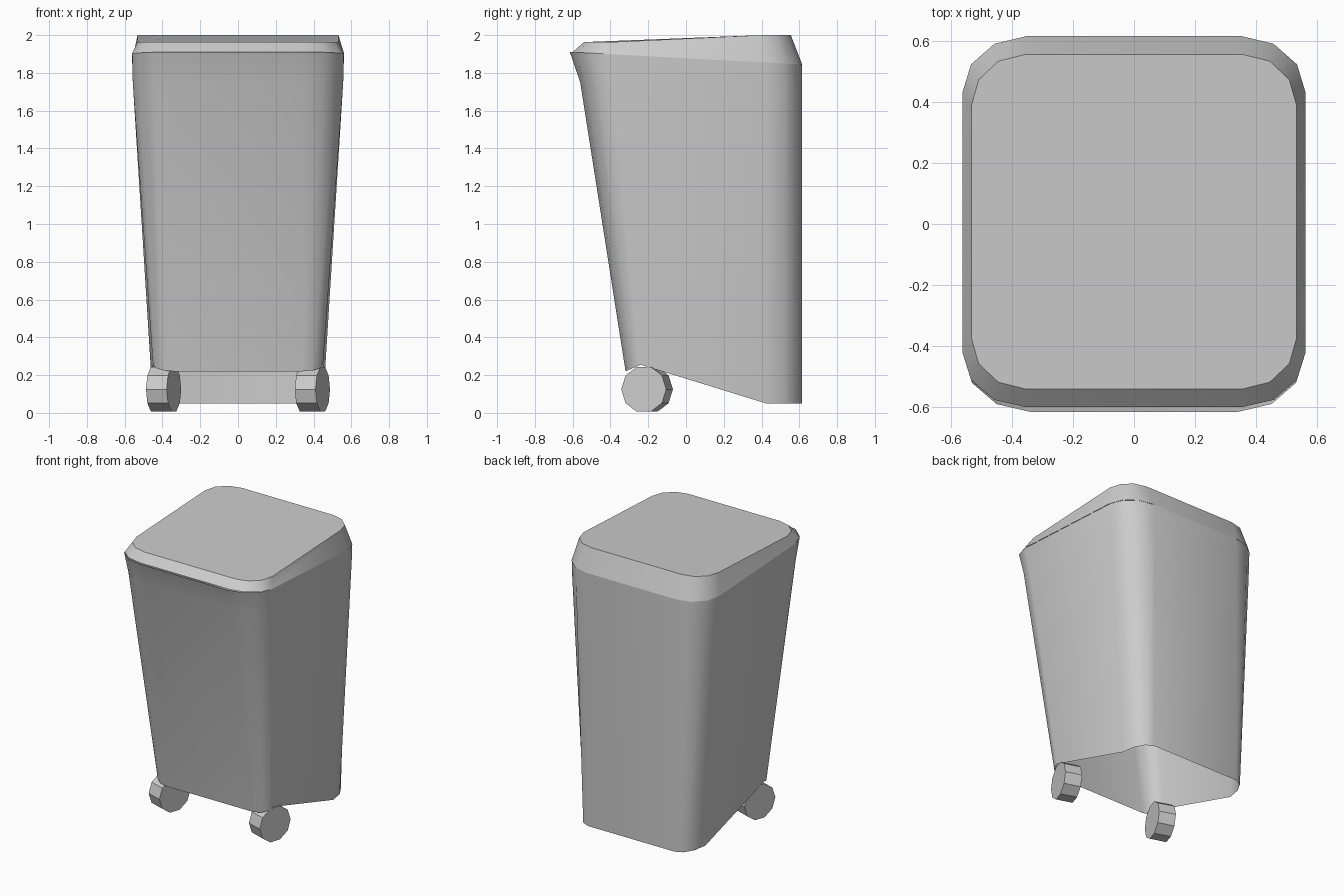
import bpy, bmesh
from math import sin, cos, pi, radians

if "Cube" in bpy.data.objects:
    bpy.data.objects.remove(bpy.data.objects["Cube"])


def height(profile, y):
    """Piecewise linear z along y, clamped at the ends."""
    if y <= profile[0][0]:
        return profile[0][1]
    for (y0, z0), (y1, z1) in zip(profile, profile[1:]):
        if y <= y1:
            return z0 + (z1 - z0) * (y - y0) / (y1 - y0)
    return profile[-1][1]


def ring(hx, y_front, y_back, rx, ry_front, ry_back, profile, seg=3):
    """Rounded rectangle, counter-clockwise, with elliptical corners."""
    pts = []
    for q in range(4):
        sx = 1 if q in (0, 3) else -1
        cx = sx * (hx - rx)
        back = q < 2
        ry = ry_back if back else ry_front
        cy = y_back - ry if back else y_front + ry
        for i in range(seg + 1):
            a = pi / 2 * (q + i / seg)
            x, y = cx + rx * cos(a), cy + ry * sin(a)
            pts.append((x, y, height(profile, y)))
    return pts


def smooth(obj, angle):
    bpy.ops.object.select_all(action='DESELECT')
    bpy.context.view_layer.objects.active = obj
    obj.select_set(True)
    bpy.ops.object.shade_smooth_by_angle(angle=radians(angle))


def loft(name, rings, cap_top=False):
    bm = bmesh.new()
    loops = [[bm.verts.new(p) for p in r] for r in rings]
    for a, b in zip(loops, loops[1:]):
        n = len(a)
        for i in range(n):
            j = (i + 1) % n
            bm.faces.new((a[i], a[j], b[j], b[i]))
    if cap_top:
        bm.faces.new(loops[-1])
    mesh = bpy.data.meshes.new(name)
    bm.to_mesh(mesh)
    bm.free()
    obj = bpy.data.objects.new(name, mesh)
    bpy.context.collection.objects.link(obj)
    smooth(obj, 35)
    return obj


# Tapered bin body, open underneath, with a flared front rim
bottom_edge = [(-0.32, 0.22), (-0.24, 0.255), (0.42, 0.05)]
rim_edge = [(-0.60, 1.91), (0.60, 1.845)]
loft("bin_body", [
    ring(0.45, -0.32, 0.615, 0.11, 0.08, 0.19, bottom_edge),
    ring(0.557, -0.56, 0.615, 0.21, 0.17, 0.185, [(0, 1.75)]),
    ring(0.56, -0.615, 0.615, 0.22, 0.19, 0.185, rim_edge),
])

# Sloping lid with bevelled sides
loft("lid", [
    ring(0.562, -0.60, 0.615, 0.21, 0.18, 0.185, rim_edge),
    ring(0.532, -0.54, 0.555, 0.175, 0.165, 0.165, [(-0.40, 1.963), (0.40, 2.0)]),
], cap_top=True)

# Ten-sided front wheels
for side, name in ((-1, "wheel_left"), (1, "wheel_right")):
    bpy.ops.mesh.primitive_cylinder_add(
        vertices=10, radius=0.125, depth=0.115,
        location=(side * 0.394, -0.206, 0.125), rotation=(0, pi / 2, 0))
    wheel = bpy.context.object
    wheel.name = name
    # turn so that a corner points straight down
    lowest = min((wheel.matrix_basis @ v.co).z for v in wheel.data.vertices)
    if lowest > 0.001:
        wheel.rotation_euler = (pi / 10, pi / 2, 0)
